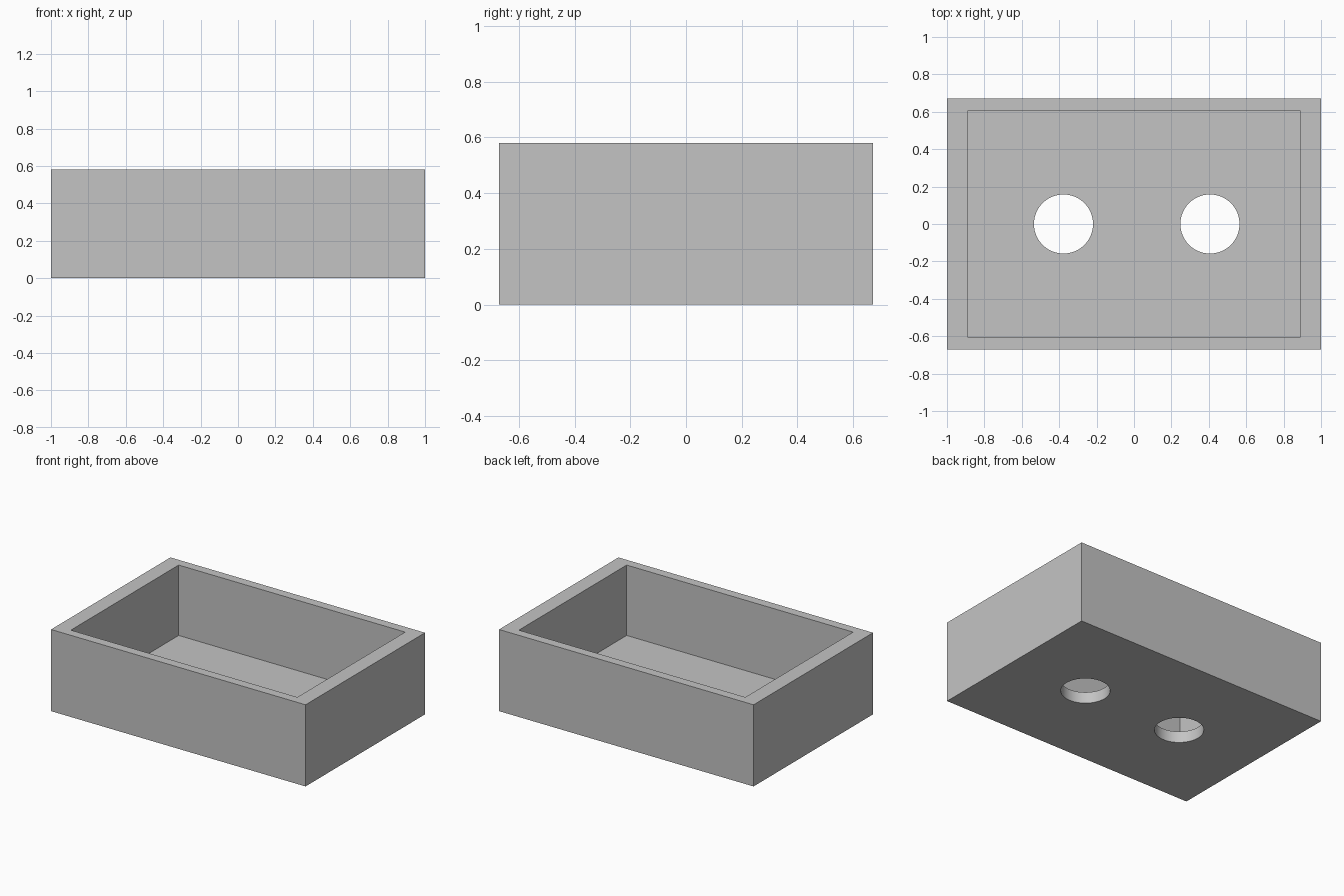
import bpy
import bmesh
import math

cube = bpy.data.objects.get("Cube")
if cube:
    bpy.data.objects.remove(cube, do_unlink=True)

WIDTH, DEPTH, HEIGHT = 2.0, 1.34, 0.58
FLOOR = 0.08
CAVITY_WIDTH, CAVITY_DEPTH = 1.78, 1.21
HOLE_RADIUS = 0.158
HOLE_CENTRES = (-0.377, 0.406)

grey = bpy.data.materials.new("plain grey")
grey.use_nodes = True
colour = (0.55, 0.55, 0.55, 1)
grey.diffuse_color = colour
grey.node_tree.nodes["Principled BSDF"].inputs["Base Color"].default_value = colour


def block(name, width, depth, bottom, top):
    """Upright box centred on the z axis."""
    bpy.ops.mesh.primitive_cube_add(size=1)
    obj = bpy.context.object
    obj.name = name
    for v in obj.data.vertices:
        v.co.x *= width
        v.co.y *= depth
        v.co.z = top if v.co.z > 0 else bottom
    obj.data.materials.append(grey)
    return obj


def cut(target, cutter):
    """Subtract the cutter from the target and discard it."""
    cutter.hide_render = True
    mod = target.modifiers.new("cut", 'BOOLEAN')
    mod.operation = 'DIFFERENCE'
    mod.solver = 'EXACT'
    mod.object = cutter
    bpy.context.view_layer.objects.active = target
    bpy.ops.object.modifier_apply(modifier=mod.name)
    bpy.data.objects.remove(cutter, do_unlink=True)


# Outer body of the open tray
tray = block("tray", WIDTH, DEPTH, 0, HEIGHT)

# Rectangular cavity, open at the top
cut(tray, block("cavity_cutter", CAVITY_WIDTH, CAVITY_DEPTH, FLOOR, HEIGHT + 0.2))

# Two round holes through the floor
for x in HOLE_CENTRES:
    bpy.ops.mesh.primitive_cylinder_add(vertices=64, radius=HOLE_RADIUS, depth=0.3,
                                        location=(x, 0, FLOOR / 2))
    hole = bpy.context.object
    hole.name = "hole_cutter"
    hole.data.materials.append(grey)
    cut(tray, hole)

# Smooth hole walls, crisp box edges
bpy.ops.object.select_all(action='DESELECT')
tray.select_set(True)
bpy.context.view_layer.objects.active = tray
bpy.ops.object.shade_smooth_by_angle(angle=math.radians(30))
